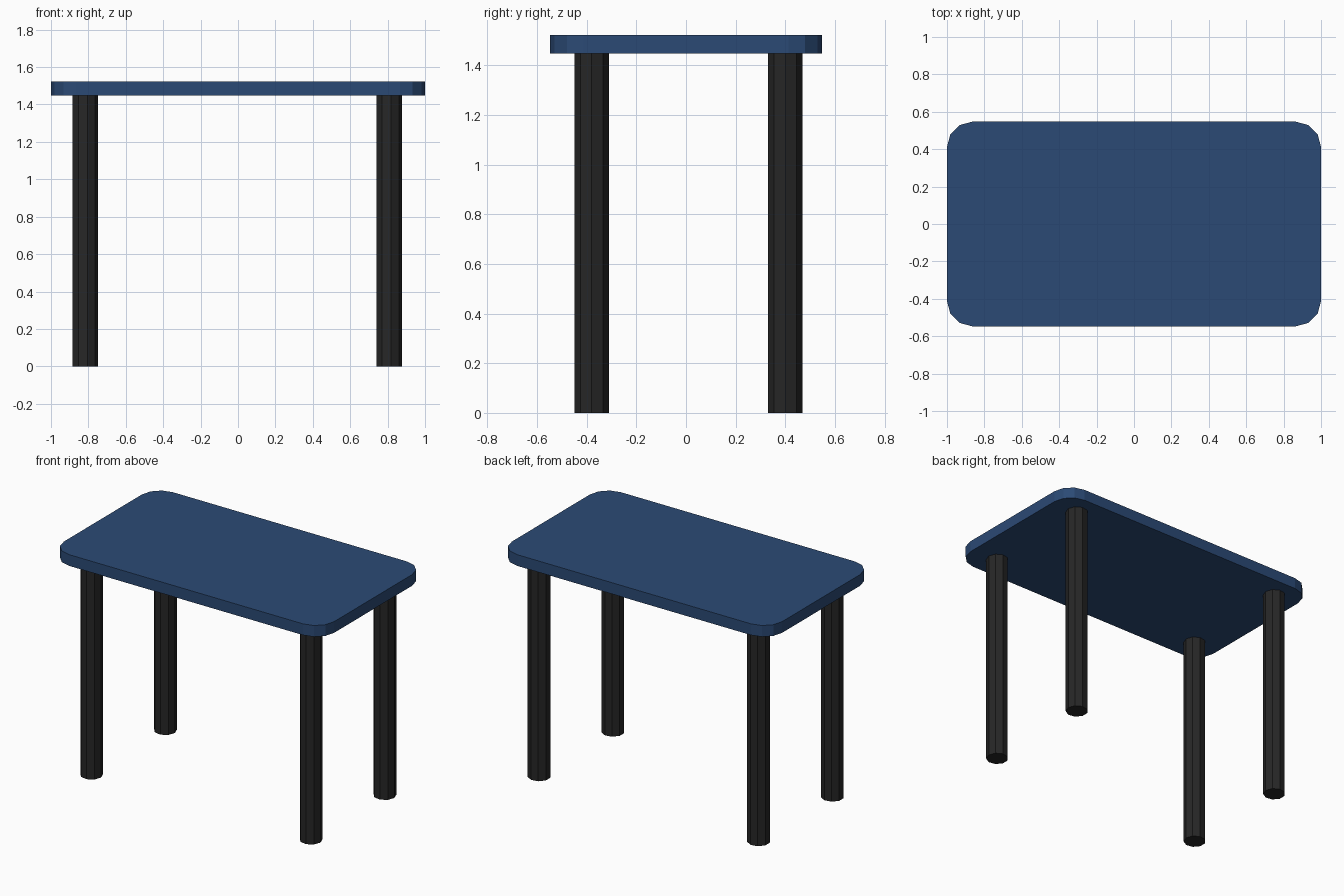
import bpy, bmesh
from math import sin, cos, pi

if "Cube" in bpy.data.objects:
    bpy.data.objects.remove(bpy.data.objects["Cube"])


def material(name, color):
    m = bpy.data.materials.new(name)
    m.diffuse_color = color
    m.use_nodes = True
    m.node_tree.nodes["Principled BSDF"].inputs["Base Color"].default_value = m.diffuse_color
    return m


def prism(name, outline, z0, z1, mat):
    """Extrude a closed xy outline from z0 to z1."""
    bm = bmesh.new()
    base = bm.faces.new([bm.verts.new((x, y, z0)) for x, y in outline])
    ext = bmesh.ops.extrude_face_region(bm, geom=[base], use_keep_orig=True)
    top = [v for v in ext["geom"] if isinstance(v, bmesh.types.BMVert)]
    bmesh.ops.translate(bm, verts=top, vec=(0, 0, z1 - z0))
    bmesh.ops.recalc_face_normals(bm, faces=bm.faces)
    mesh = bpy.data.meshes.new(name)
    bm.to_mesh(mesh)
    bm.free()
    mesh.materials.append(mat)
    obj = bpy.data.objects.new(name, mesh)
    bpy.context.collection.objects.link(obj)
    return obj


def rounded_rect(hx, hy, r, steps):
    """Counter-clockwise rectangle outline with faceted round corners."""
    pts = []
    for i, (sx, sy) in enumerate([(1, 1), (-1, 1), (-1, -1), (1, -1)]):
        for k in range(steps + 1):
            a = (i + k / steps) * pi / 2
            pts.append((sx * (hx - r) + r * cos(a), sy * (hy - r) + r * sin(a)))
    return pts


blue = material("blue_top", (0.024, 0.068, 0.178, 1))
black = material("black_legs", (0.0194, 0.0194, 0.0194, 1))

LEG_TOP, TOP = 1.448, 1.523

# Table top with faceted rounded corners
prism("table_top", rounded_rect(1.0, 0.547, 0.135, 3), LEG_TOP, TOP, blue)

# Four straight nine-sided legs
SIDES, R = 9, 0.07
for side, x in (("left", -0.818), ("right", 0.806)):
    for end, y in (("front", -0.38), ("back", 0.4)):
        ring = [(x + R * cos(2 * pi * k / SIDES), y + R * sin(2 * pi * k / SIDES))
                for k in range(SIDES)]
        prism(f"{end}_{side}_leg", ring, 0, LEG_TOP, black)
